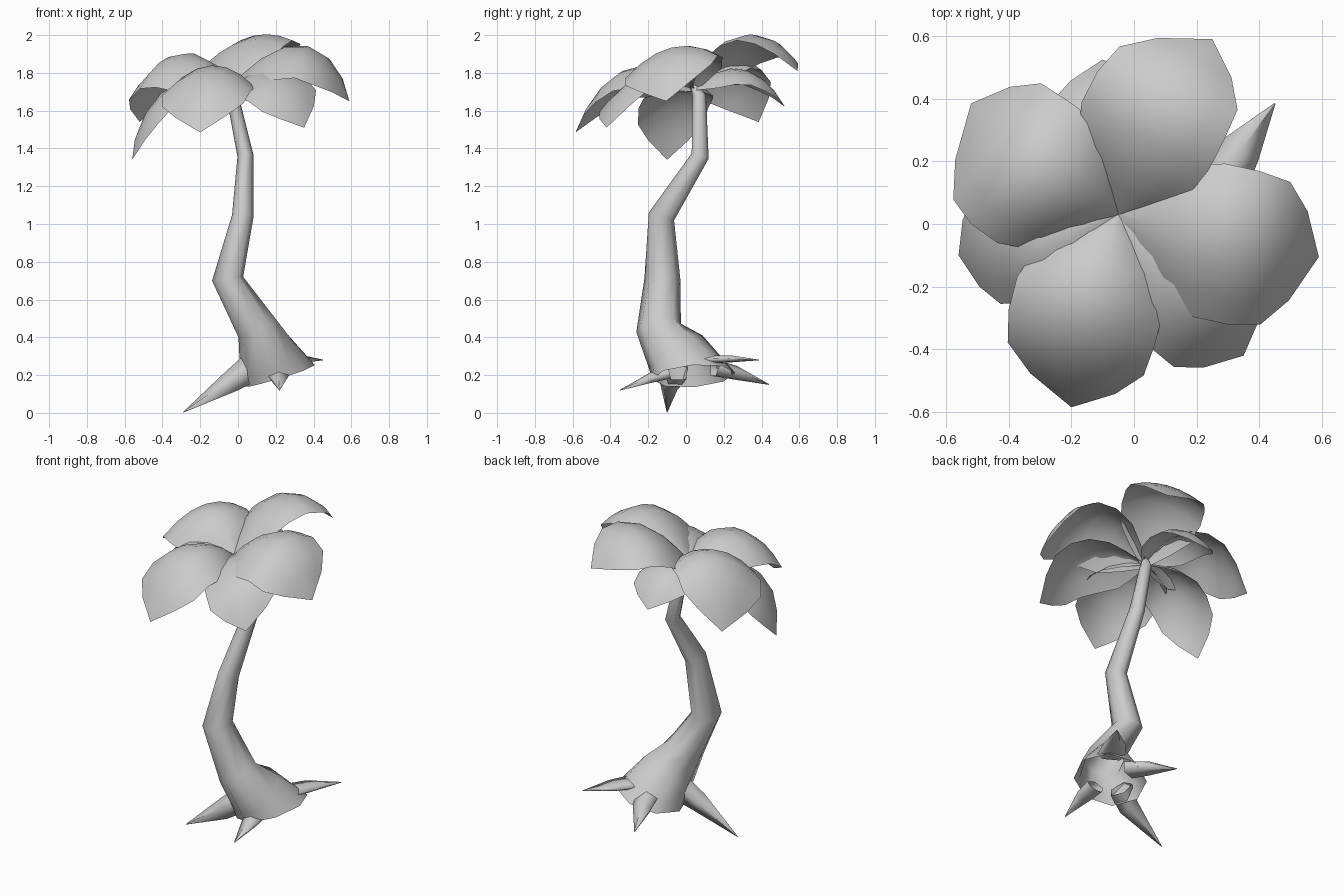
import bpy
import bmesh
from math import cos, sin, pi
from mathutils import Vector

if "Cube" in bpy.data.objects:
    bpy.data.objects.remove(bpy.data.objects["Cube"], do_unlink=True)

grey = bpy.data.materials.new("plain grey")
grey.use_nodes = True
grey.diffuse_color = (0.6, 0.6, 0.6, 1)
bsdf = next(n for n in grey.node_tree.nodes if n.type == "BSDF_PRINCIPLED")
bsdf.inputs["Base Color"].default_value = (0.6, 0.6, 0.6, 1)


def finish(name, bm):
    for face in bm.faces:
        face.smooth = True
    mesh = bpy.data.meshes.new(name)
    bm.to_mesh(mesh)
    bm.free()
    mesh.materials.append(grey)
    obj = bpy.data.objects.new(name, mesh)
    bpy.context.collection.objects.link(obj)
    return obj


def tube(name, rings, ref, sides, start_normal=None):
    """Open-ended tube through rings of (centre, radius along ref, radius across)."""
    bm = bmesh.new()
    centres = [Vector(r[0]) for r in rings]
    loops = []
    for i, (_, a, b) in enumerate(rings):
        before = centres[max(i - 1, 0)]
        after = centres[min(i + 1, len(rings) - 1)]
        t = (after - before).normalized()
        if i == 0 and start_normal:
            t = Vector(start_normal).normalized()
        u = (ref - t * ref.dot(t)).normalized()
        w = t.cross(u)
        angles = [2 * pi * k / sides for k in range(sides)]
        loops.append([bm.verts.new(centres[i] + u * a * cos(q) + w * b * sin(q))
                      for q in angles])
    for low, high in zip(loops, loops[1:]):
        for k in range(sides):
            n = (k + 1) % sides
            bm.faces.new((low[k], low[n], high[n], high[k]))
    return finish(name, bm)


# Bent trunk with a flared, tilted, open foot
tube("trunk", [
    ((0.21, 0.04, 0.195), 0.205, 0.22),
    ((0.16, -0.05, 0.31), 0.16, 0.17),
    ((0.10, -0.145, 0.45), 0.11, 0.12),
    ((-0.055, -0.125, 0.71), 0.083, 0.095),
    ((0.025, -0.13, 1.04), 0.057, 0.07),
    ((0.04, 0.075, 1.36), 0.043, 0.047),
    ((-0.03, 0.07, 1.68), 0.032, 0.036),
    ((-0.045, 0.045, 1.73), 0.02, 0.02),
], Vector((1, 0, 0)), 8, start_normal=(-0.3, -0.08, 1))

# Pointed roots: start, middle, tip, half height, half width
roots = {
    "root_right": ((0.06, -0.05, 0.23), (-0.03, -0.085, 0.165), (-0.29, -0.10, 0.003), 0.065, 0.06),
    "root_back_left": ((0.28, 0.13, 0.28), (0.34, 0.235, 0.285), (0.45, 0.385, 0.28), 0.02, 0.07),
    "root_back": ((0.16, 0.15, 0.235), (0.12, 0.26, 0.21), (0.05, 0.44, 0.15), 0.04, 0.06),
    "root_front": ((0.21, -0.09, 0.21), (0.215, -0.18, 0.185), (0.22, -0.35, 0.12), 0.03, 0.055),
}
for name, (start, middle, tip, high, wide) in roots.items():
    tube(name, [(start, high * 1.2, wide * 1.2), (middle, high, wide),
                (tip, 0.002, 0.002)], Vector((0, 0, 1)), 5)

# Width of a leaf along its length
outline = [(0, 0.1), (0.1, 0.5), (0.22, 0.86), (0.38, 1.0),
           (0.55, 1.0), (0.72, 0.93), (0.86, 0.58), (1, 0)]
crown = Vector((-0.05, 0.03, 1.715))


def leaf(name, middle, tip, half_width, drop, roll):
    """Arched sheet along a curve from crown to tip, drooping at the sides."""
    middle, tip = Vector(middle), Vector(tip)
    control = middle * 2 - (crown + tip) / 2
    along = tip - crown
    side = Vector((-along.y, along.x, 0)).normalized()
    across = [k / 3 for k in range(-3, 4)]
    bm = bmesh.new()
    rows = []
    for t, width in outline:
        spine = crown * (1 - t) ** 2 + control * 2 * t * (1 - t) + tip * t * t
        if width == 0:
            rows.append([bm.verts.new(spine)] * len(across))
            continue
        row = []
        for v in across:
            sag = roll * v - drop * v * v * (1 - 0.4 * t)
            row.append(bm.verts.new(spine + side * half_width * width * v
                                    + Vector((0, 0, sag * width))))
        rows.append(row)
    for near, far in zip(rows, rows[1:]):
        for k in range(len(across) - 1):
            corners = [near[k + 1], near[k], far[k], far[k + 1]]
            bm.faces.new(list(dict.fromkeys(corners)))
    bm.normal_update()
    if sum(f.normal.z for f in bm.faces) < 0:
        bmesh.ops.reverse_faces(bm, faces=bm.faces[:])
    return finish(name, bm)


# Crown of seven leaves: middle, tip, half width, side droop, roll
leaf("leaf_front", (-0.16, -0.30, 1.825), (-0.20, -0.585, 1.485), 0.24, 0.15, 0.01)
leaf("leaf_left", (0.32, -0.07, 1.94), (0.59, -0.105, 1.65), 0.25, 0.13, 0.06)
leaf("leaf_back", (0.07, 0.35, 1.995), (0.25, 0.59, 1.81), 0.23, 0.09, -0.045)
leaf("leaf_back_right", (-0.345, 0.18, 1.895), (-0.52, 0.385, 1.54), 0.25, 0.15, -0.05)
leaf("lower_leaf_right", (-0.37, -0.06, 1.72), (-0.56, -0.10, 1.34), 0.19, 0.11, 0)
leaf("lower_leaf_front_left", (0.19, -0.24, 1.79), (0.35, -0.42, 1.51), 0.205, 0.09, 0.06)
leaf("lower_leaf_back", (-0.09, 0.30, 1.82), (-0.10, 0.525, 1.62), 0.18, 0.10, 0)
